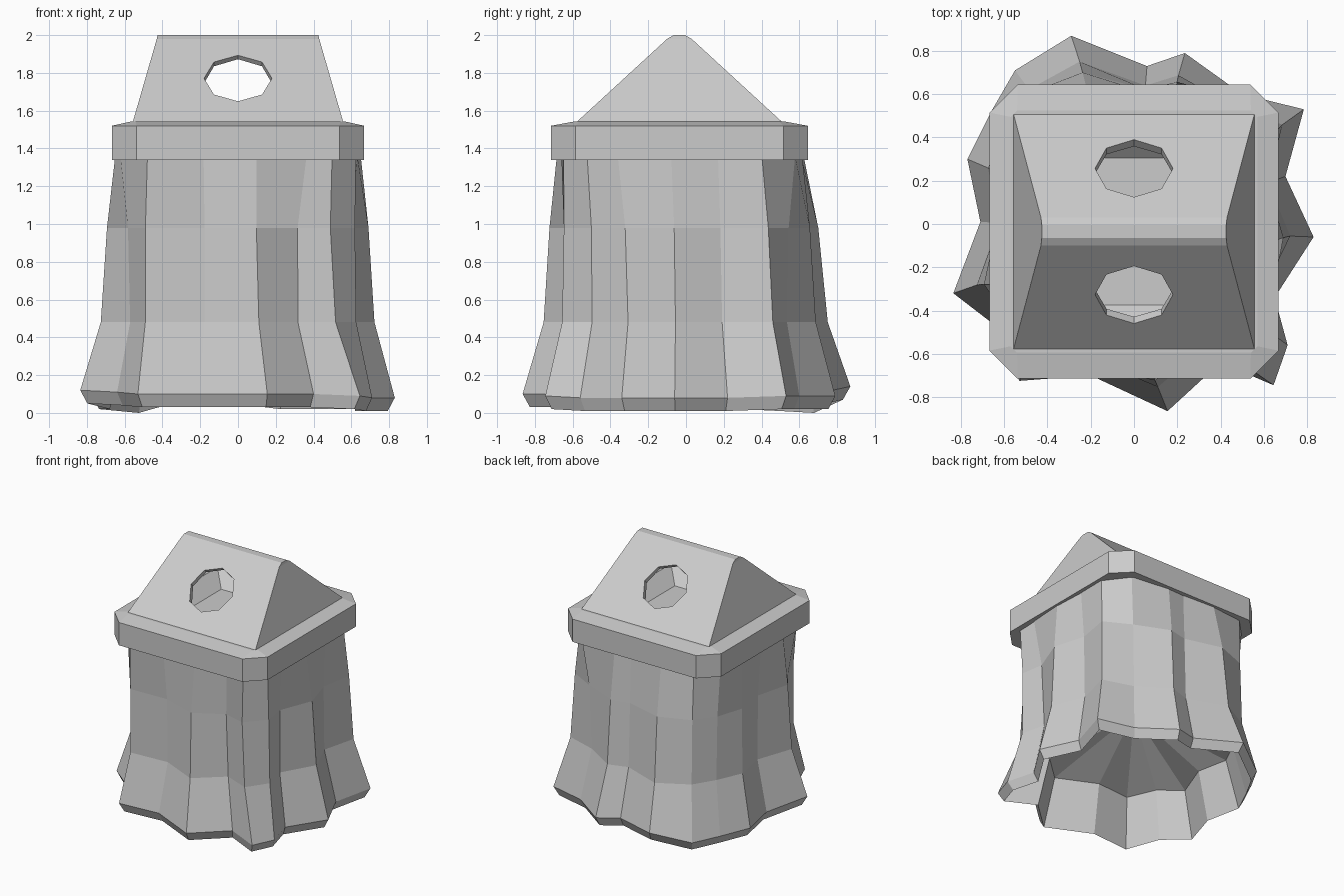
import bpy, bmesh, math
from mathutils import Vector, Matrix

if "Cube" in bpy.data.objects:
    bpy.data.objects.remove(bpy.data.objects["Cube"])

CY = -0.035  # roof centre in y


def add_object(name, bm):
    bmesh.ops.recalc_face_normals(bm, faces=bm.faces)
    me = bpy.data.meshes.new(name)
    bm.to_mesh(me)
    bm.free()
    ob = bpy.data.objects.new(name, me)
    bpy.context.collection.objects.link(ob)
    return ob


def loft(name, rings, apex=None):
    bm = bmesh.new()
    rows = [[bm.verts.new(p) for p in r] for r in rings]
    n = len(rows[0])
    for a, b in zip(rows, rows[1:]):
        for i in range(n):
            j = (i + 1) % n
            bm.faces.new((a[i], a[j], b[j], b[i]))
    bm.faces.new(rows[0])
    if apex:
        tip = bm.verts.new(apex)
        for i in range(n):
            bm.faces.new((rows[-1][i], rows[-1][(i + 1) % n], tip))
    else:
        bm.faces.new(rows[-1])
    return add_object(name, bm)


def cut(ob, cutter):
    m = ob.modifiers.new("cut", 'BOOLEAN')
    m.operation = 'DIFFERENCE'
    m.solver = 'EXACT'
    m.object = cutter
    cutter.hide_render = True
    cutter.hide_set(True)


def rect(hx, hy, z, c=0.0):
    # rectangle with optional corner chamfer
    pts = []
    for sx, sy in ((1, 1), (-1, 1), (-1, -1), (1, -1)):
        ends = [(hx, hy - c), (hx - c, hy)] if c else [(hx, hy)]
        if sx * sy < 0:
            ends.reverse()
        pts += [Vector((sx * x, CY + sy * y, z)) for x, y in ends]
    return pts


# Pleated cloth skirt: hem outline (x, y, hem height)
hem = [(0.155, -0.865, 0.10), (0.40, -0.64, 0.10), (0.645, -0.745, 0.09),
       (0.71, -0.56, 0.08), (0.65, -0.34, 0.08), (0.83, -0.06, 0.08),
       (0.70, 0.22, 0.08), (0.785, 0.53, 0.09), (0.50, 0.60, 0.09),
       (0.235, 0.79, 0.09), (0.06, 0.73, 0.11), (-0.29, 0.87, 0.14),
       (-0.55, 0.71, 0.07), (-0.66, 0.52, 0.08), (-0.77, 0.30, 0.09),
       (-0.71, 0.01, 0.09), (-0.835, -0.32, 0.12), (-0.64, -0.47, 0.11),
       (-0.53, -0.725, 0.10), (-0.20, -0.70, 0.10)]
# pleats that lean sideways higher up
lean = {0: -0.03, 1: -0.05, 2: -0.06, 18: -0.03}


def skirt_ring(scale, blend, z, drop=0.0, lean_amount=0.0):
    # blend pulls the pleats towards the squarish shape under the roof
    out = []
    for i, (x, y, h) in enumerate(hem):
        v = Vector((x, y))
        d = v.normalized()
        square = 0.65 / (abs(d.x) ** 7 + abs(d.y) ** 7) ** (1 / 7)
        r = v.length * scale * (1 - blend) + square * blend
        out.append((d.x * r + lean.get(i, 0) * lean_amount, d.y * r + CY * blend,
                    h - drop if z is None else z))
    return out


rings = [skirt_ring(0.78, 0.88, 1.36, lean_amount=0.6),
         skirt_ring(0.86, 0.36, 0.98, lean_amount=1.0),
         skirt_ring(0.88, 0.10, 0.48, lean_amount=0.8),
         skirt_ring(1, 0, None),
         skirt_ring(0.955, 0, None, drop=0.07)]
# underside rises inside the hem, then closes in a fan
loft("cloth_skirt", rings + [skirt_ring(0.84, 0.0, 0.40)], apex=(0, 0, 0.66))

# Chamfered roof rim with a sunken floor inside
rim = loft("roof_rim", [rect(0.668, 0.68, 1.34, 0.13), rect(0.668, 0.68, 1.52, 0.13),
                        rect(0.57, 0.56, 1.542, 0.03)])
cut(rim, loft("floor_cutter", [rect(0.36, 0.34, 1.44), rect(0.50, 0.48, 1.57)]))


# Hollow hipped roof with a softened ridge
def roof_body(name, t, base):
    k = 0.535 - t * 1.4
    return loft(name, [rect(0.56 - t, k + (0.02 if t == 0 else 0.0), base),
                       rect(0.43 - t, 0.065, 1.98 - t * 1.5),
                       rect(0.426 - t, 0.03, 2.0 - t * 1.5)])


roof = roof_body("roof", 0, 1.53)
cut(roof, roof_body("roof_cavity", 0.02, 1.50))

# Octagonal openings, square to each slope
for side in (-1, 1):
    bm = bmesh.new()
    rot = Matrix.Rotation(-side * math.radians(42), 4, 'X')
    bmesh.ops.create_cone(bm, cap_ends=True, segments=8, radius1=0.18, radius2=0.18, depth=0.16)
    bmesh.ops.transform(bm, verts=bm.verts,
                        matrix=Matrix.Translation((0, CY + side * 0.30, 1.78)) @ rot)
    cut(roof, add_object("opening_cutter", bm))
